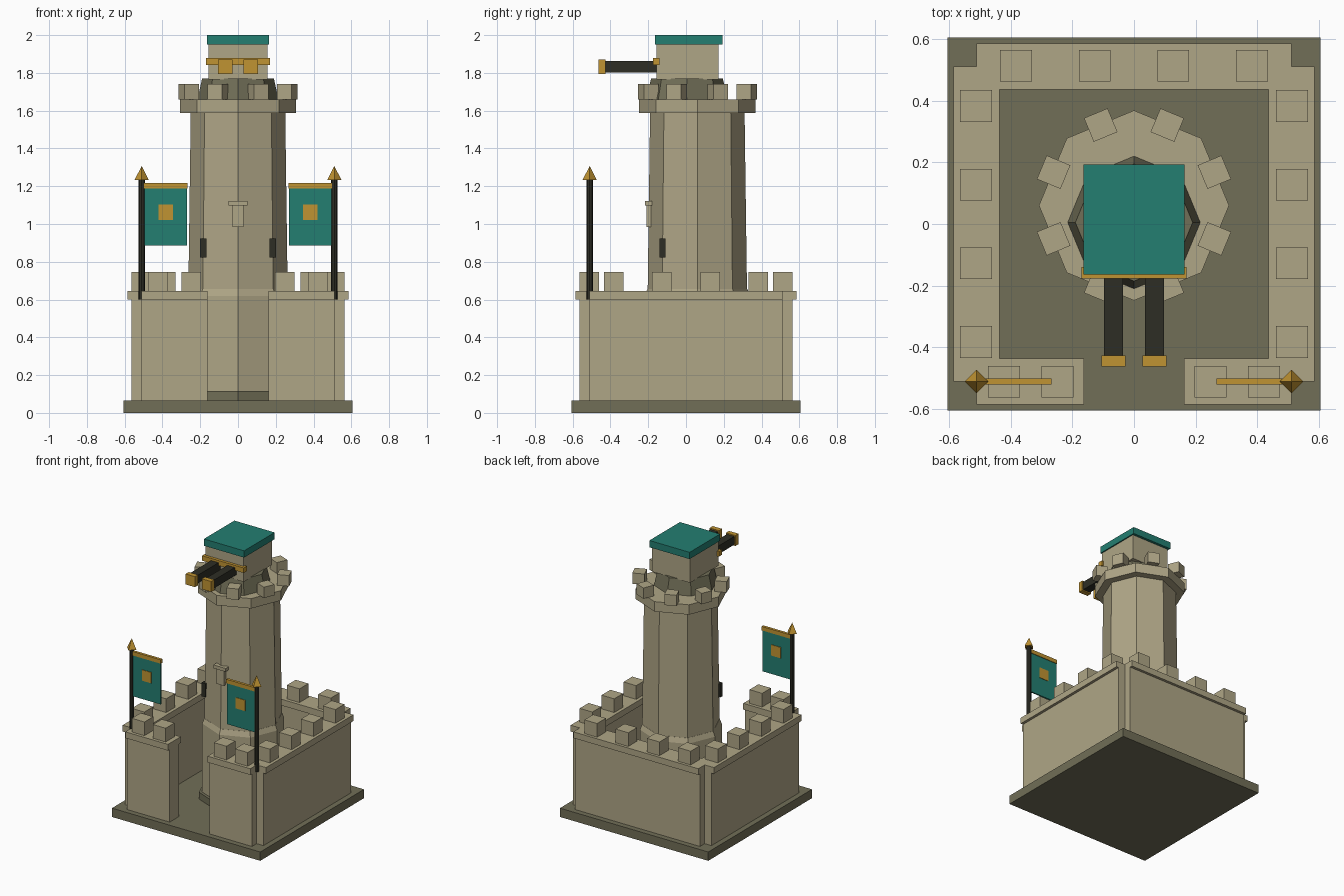
import bpy
import math
from math import radians, sin, cos

old = bpy.data.objects.get("Cube")
if old:
    bpy.data.objects.remove(old, do_unlink=True)


def make_material(name, rgb):
    mat = bpy.data.materials.new(name)
    mat.use_nodes = True
    mat.diffuse_color = (*rgb, 1)
    mat.node_tree.nodes["Principled BSDF"].inputs["Base Color"].default_value = (*rgb, 1)
    return mat


STONE = make_material("sand stone", (0.43, 0.38, 0.24))
OLIVE = make_material("dark olive stone", (0.165, 0.157, 0.095))
TEAL = make_material("teal cloth", (0.017, 0.21, 0.165))
GOLD = make_material("gold", (0.53, 0.295, 0.032))
IRON = make_material("dark iron", (0.027, 0.027, 0.018))


def finish(name, mat):
    obj = bpy.context.object
    obj.name = name
    obj.data.name = name
    obj.data.materials.append(mat)
    return obj


def box(name, mat, x, y, z, turn=0.0):
    """Box from (low, high) ranges on each axis, turned about its own centre."""
    mid = [(a + b) / 2 for a, b in (x, y, z)]
    bpy.ops.mesh.primitive_cube_add(size=1, location=mid, rotation=(0, 0, turn))
    obj = finish(name, mat)
    obj.scale = [b - a for a, b in (x, y, z)]
    return obj


def block(name, mat, cx, cy, size, z, turn=0.0):
    h = size / 2
    return box(name, mat, (cx - h, cx + h), (cy - h, cy + h), z, turn)


def prism(name, mat, cx, cy, z, r_low, r_top, sides=8):
    """Straight or tapered prism with a corner on each axis."""
    bpy.ops.mesh.primitive_cone_add(vertices=sides, radius1=r_low, radius2=r_top,
                                    depth=z[1] - z[0], location=(cx, cy, sum(z) / 2))
    return finish(name, mat)


# Ground slab
box("ground_slab", OLIVE, (-0.605, 0.605), (-0.605, 0.605), (0, 0.065))

# Curtain walls with overhanging copings and merlons
END, GATE = 0.51, 0.162
BODY, COPING = (0.455, 0.565), (0.436, 0.585)
WALL_Z, COPING_Z, MERLON_Z = (0.03, 0.6), (0.6, 0.646), (0.646, 0.747)


def span(side, pair):
    return tuple(sorted(side * v for v in pair))


for part, depth, height in (("wall", BODY, WALL_Z), ("coping", COPING, COPING_Z)):
    box(f"back_{part}", STONE, (-END, END), depth, height)
    for side, label in ((1, "left"), (-1, "right")):
        box(f"{label}_{part}", STONE, span(side, depth), (-END, END), height)
        box(f"front_{label}_{part}", STONE, span(side, (GATE, END)), span(-1, depth), height)

for i in range(4):
    along = (i - 1.5) * 0.255
    block("back_merlon", STONE, along, 0.513, 0.103, MERLON_Z)
    for side in (1, -1):
        block("side_merlon", STONE, side * 0.512, along, 0.103, MERLON_Z)
for side in (1, -1):
    for x in (0.248, 0.421):
        block("front_merlon", STONE, side * x, -0.511, 0.103, MERLON_Z)

# Octagonal tower
TY = 0.06
prism("tower_footing", OLIVE, 0, TY, (0.05, 0.115), 0.3, 0.3)
prism("tower_plinth", STONE, 0, TY, (0.115, 0.62), 0.278, 0.278)
prism("tower_plinth_slope", STONE, 0, TY, (0.62, 0.657), 0.278, 0.264)
prism("tower_shaft", STONE, 0, TY, (0.64, 1.6), 0.263, 0.25)
prism("tower_platform", STONE, 0, TY, (1.587, 1.66), 0.308, 0.308)
for i in range(8):
    a = radians(22.5 + 45 * i)
    block("tower_merlon", STONE, 0.282 * cos(a), TY + 0.282 * sin(a), 0.083, (1.66, 1.74), a)

# Arrow slits and the keystone ornament on the tower front
for side in (1, -1):
    block("arrow_slit", IRON, side * 0.184, -0.125, 0.032, (0.822, 0.922))
box("keystone", STONE, (-0.03, 0.03), (-0.208, -0.18), (0.985, 1.097))
box("keystone_cap", STONE, (-0.05, 0.05), (-0.216, -0.18), (1.097, 1.122))

# Gun turret on the tower top
prism("turret_neck", OLIVE, 0, 0.005, (1.65, 1.77), 0.217, 0.19)
box("turret_head", STONE, (-0.155, 0.155), (-0.155, 0.173), (1.765, 1.95))
box("turret_roof", TEAL, (-0.164, 0.164), (-0.163, 0.192), (1.95, 2.0))
box("turret_band", GOLD, (-0.17, 0.17), (-0.176, -0.14), (1.843, 1.88))
for side in (1, -1):
    box("gun_barrel", IRON, span(side, (0.036, 0.097)), (-0.43, -0.15), (1.803, 1.864))
    box("gun_muzzle", GOLD, span(side, (0.028, 0.105)), (-0.462, -0.426), (1.795, 1.872))

# Banners on the front corners
PX, PY = 0.51, -0.51
for side in (1, -1):
    prism("banner_pole", IRON, side * PX, PY, (0.6, 1.24), 0.0165, 0.0165, 8)
    prism("pole_finial", GOLD, side * PX, PY, (1.232, 1.307), 0.038, 0, 4)
    box("banner_crossbar", GOLD, span(side, (0.267, 0.51)), (PY - 0.01, PY + 0.01), (1.188, 1.217))
    box("banner_cloth", TEAL, span(side, (0.27, 0.5)), (PY - 0.005, PY + 0.005), (0.885, 1.19))
    box("banner_badge", GOLD, span(side, (0.345, 0.422)), (PY - 0.009, PY + 0.009), (1.022, 1.102))
